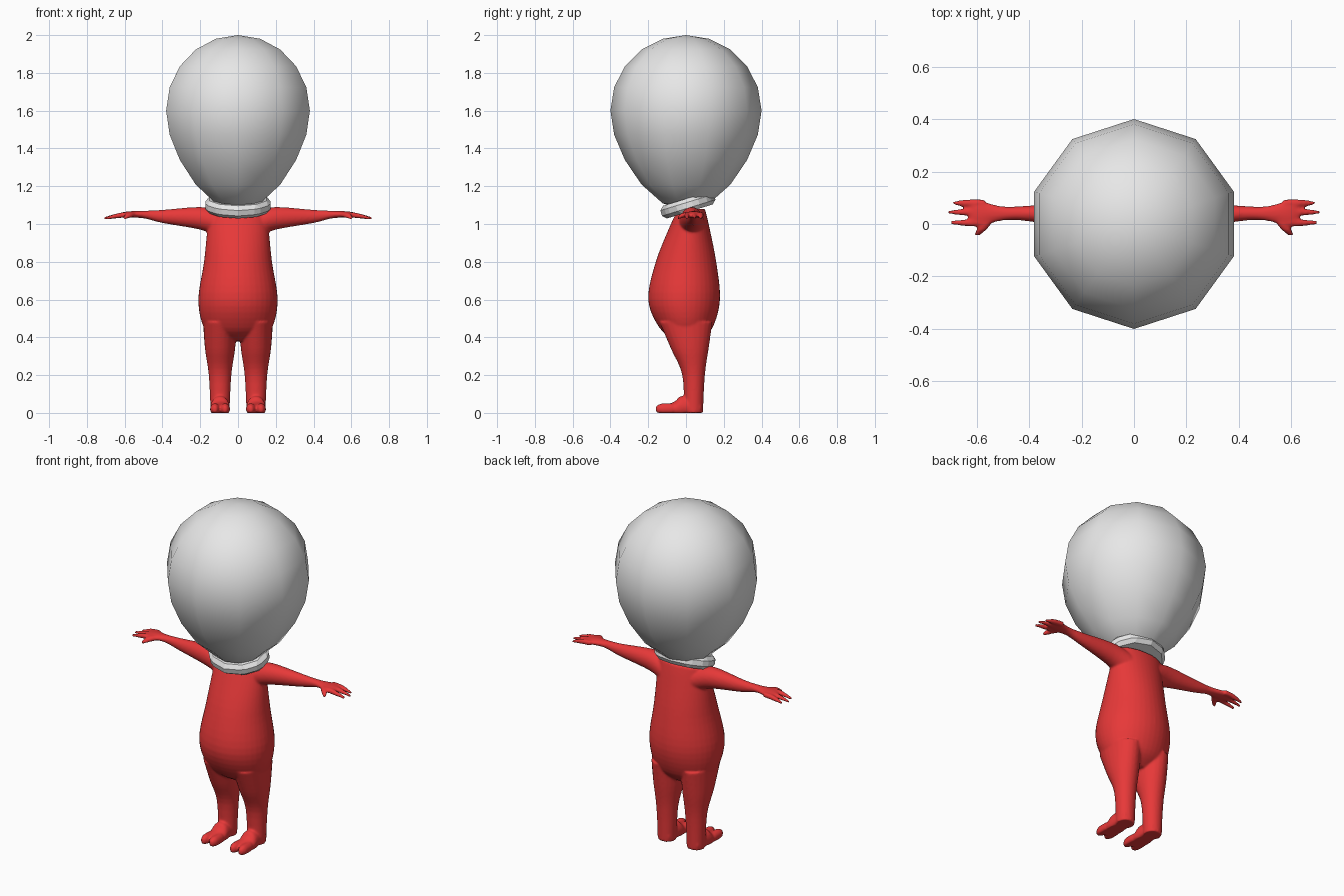
import bpy, bmesh, math
from mathutils import Matrix, Vector

default_cube = bpy.data.objects.get("Cube")
if default_cube:
    bpy.data.objects.remove(default_cube, do_unlink=True)


def make_material(name, red, green, blue):
    material = bpy.data.materials.new(name)
    material.use_nodes = True
    colour = (red, green, blue, 1)
    material.diffuse_color = colour
    material.node_tree.nodes["Principled BSDF"].inputs["Base Color"].default_value = colour
    return material


def flowing(keys, steps=5):
    """Smooth curve of sections through a few key sections."""
    keys = [Vector(key) for key in keys]
    before = keys[:1] + keys
    after = keys[2:] + keys[-1:]
    for previous, start, end, following in zip(before, keys, keys[1:], after):
        leave, arrive = (end - previous) / 2, (following - start) / 2
        for step in range(steps):
            t = step / steps
            ease = t * t * (3 - 2 * t)
            yield (start.lerp(end, ease) + leave * t * (1 - t) ** 2
                   - arrive * t * t * (1 - t))
    yield keys[-1]


def limb(bm, along, keys, side=1, sides=24):
    """Closed tube of ellipses; each key is a centre and two radii."""
    first, second = [axis for axis in range(3) if axis != "xyz".index(along)]
    rings = []
    for section in flowing(keys):
        ring = []
        for corner in range(sides):
            angle = math.tau * corner / sides
            point = Vector(section[:3])
            point[first] += section[3] * math.cos(angle)
            point[second] += section[4] * math.sin(angle)
            point.x *= side
            point.z = max(point.z, 0)
            ring.append(bm.verts.new(point))
        rings.append(ring)
    for lower, upper in zip(rings, rings[1:]):
        for corner in range(sides):
            bm.faces.new((lower[corner - 1], lower[corner], upper[corner], upper[corner - 1]))
    bm.faces.new(rings[0][::-1])
    bm.faces.new(rings[-1])


def finish(bm, name, material):
    bmesh.ops.recalc_face_normals(bm, faces=bm.faces)
    mesh = bpy.data.meshes.new(name)
    bm.to_mesh(mesh)
    bm.free()
    mesh.materials.append(material)
    part = bpy.data.objects.new(name, mesh)
    bpy.context.collection.objects.link(part)
    return part


suit_red = make_material("red suit", .8, .04, .04)
pale_grey = make_material("pale grey", .8, .8, .8)

# Torso
bm = bmesh.new()
limb(bm, "z", [(0, .01, .38, .1, .06), (0, 0, .45, .18, .14), (0, -.01, .6, .21, .19),
               (0, 0, .8, .18, .16), (0, .02, 1, .16, .1), (0, .03, 1.08, .15, .07)], sides=40)

hip = .095
finger = .014
for side in (1, -1):
    # Leg
    limb(bm, "z", [(hip, .04, 0, .05, .05), (hip, .04, .2, .06, .06),
                   (hip, .02, .34, .08, .1), (hip, 0, .48, .09, .14)], side)
    # Foot with two toes
    limb(bm, "y", [(hip, .08, .03, .04, .03), (hip, -.02, .03, .05, .06),
                   (hip, -.06, .02, .05, .04), (hip, -.12, .02, .04, .02)], side)
    for toe in (hip - .027, hip + .027):
        limb(bm, "y", [(toe, -.07, .02, .025, .03), (toe, -.13, .02, .025, .03),
                       (toe, -.16, .02, .01, .015)], side)
    # Arm and palm
    limb(bm, "x", [(.1, .03, 1, .07, .07), (.2, .03, 1.03, .055, .06),
                   (.4, .04, 1.04, .03, .035), (.5, .04, 1.05, .027, .02),
                   (.59, .04, 1.05, .05, .016), (.63, .04, 1.045, .04, .01)], side)
    # Three fingers and a thumb
    for reach, spread in ((.69, .08), (.71, .045), (.7, .005)):
        limb(bm, "x", [(.57, spread, 1.05, finger, finger), (.63, spread, 1.045, finger, finger),
                       (reach, spread, 1.03, finger / 2, finger / 2)], side)
    limb(bm, "y", [(.55, .02, 1.05, .02, finger), (.58, -.02, 1.045, .02, finger),
                   (.6, -.045, 1.03, .01, finger / 2)], side)

# Fuse the limbs into one soft body
body = finish(bm, "body", suit_red)
fuse = body.modifiers.new("fuse", "REMESH")
fuse.mode = "VOXEL"
fuse.voxel_size = .006
fuse.use_smooth_shade = True
soften = body.modifiers.new("soften", "SMOOTH")
soften.factor = .5
soften.iterations = 8

# Ten-sided round head, its lower half drawn out toward the neck
head_radius = .4
bm = bmesh.new()
bmesh.ops.create_uvsphere(bm, u_segments=10, v_segments=10, radius=head_radius)
for vert in bm.verts:
    if vert.co.z < 0:
        vert.co.z *= 1 + 2 * vert.co.z ** 2
    vert.co.z += 2 - head_radius
for face in bm.faces:
    face.smooth = True
finish(bm, "head", pale_grey)

# Collar, tilted down toward the front
bm = bmesh.new()
bmesh.ops.create_cone(bm, cap_ends=True, segments=10, radius1=.18, radius2=.18, depth=.07)
bm.transform(Matrix.Translation((0, .01, 1.1))
             @ Matrix.Rotation(math.radians(17), 4, "X")
             @ Matrix.Diagonal((1, .82, 1, 1)))
collar = finish(bm, "collar", pale_grey)
rounding = collar.modifiers.new("rounding", "BEVEL")
rounding.width = .02
